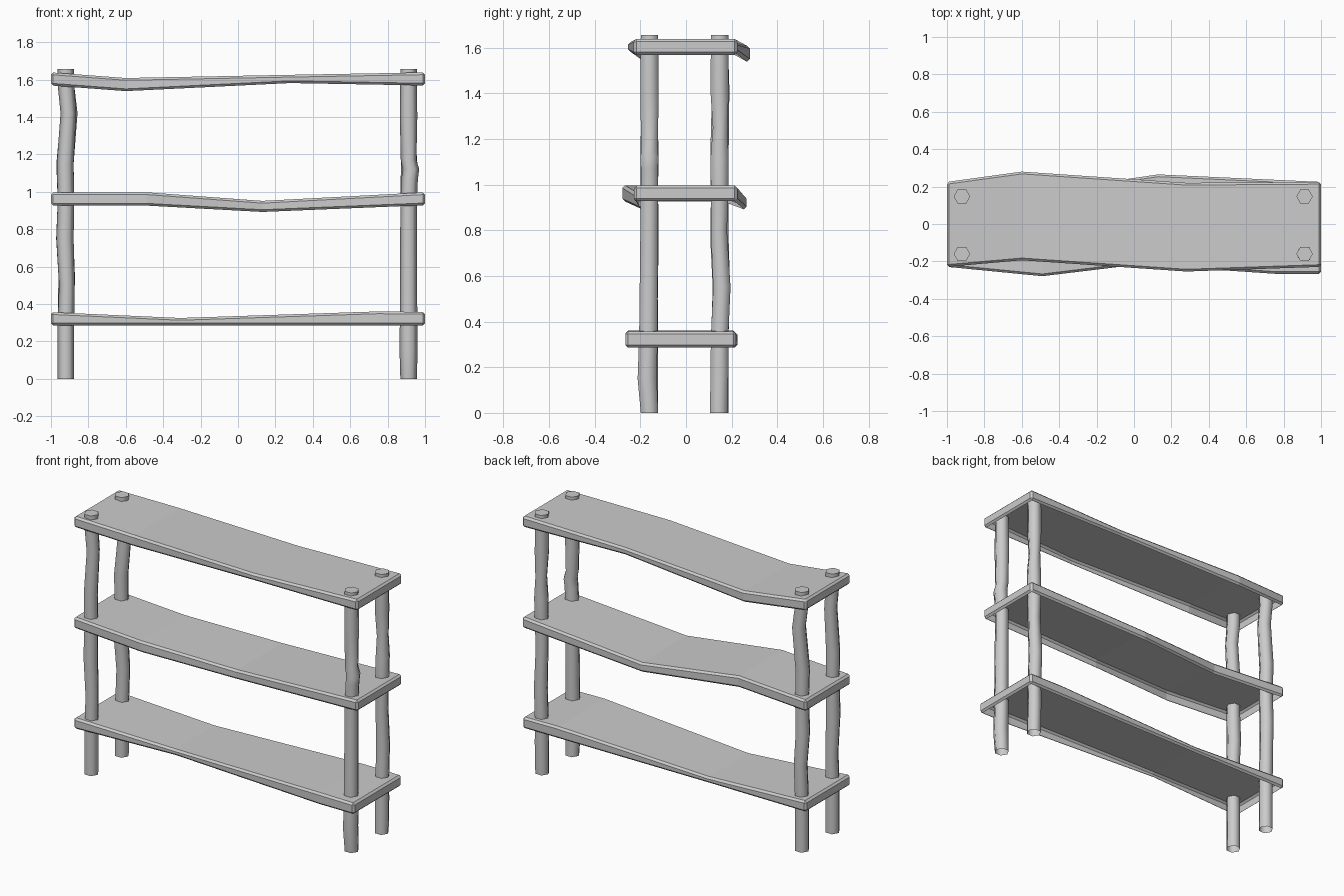
import bpy, bmesh, math

if "Cube" in bpy.data.objects:
    bpy.data.objects.remove(bpy.data.objects["Cube"])


def make_object(name, rings, bevel=0.0):
    """Skin a list of equally sized point rings, cap, bevel, leave the underside open."""
    bm = bmesh.new()
    loops = [[bm.verts.new(p) for p in ring] for ring in rings]
    n = len(loops[0])
    for a, b in zip(loops, loops[1:]):
        for i in range(n):
            j = (i + 1) % n
            bm.faces.new((a[i], a[j], b[j], b[i]))
    bm.faces.new(loops[0])
    bm.faces.new(loops[-1])
    bmesh.ops.recalc_face_normals(bm, faces=bm.faces)
    if bevel:
        edges = [e for e in bm.edges if e.calc_face_angle() > math.radians(40)]
        bmesh.ops.bevel(bm, geom=edges, offset=bevel, offset_type='OFFSET',
                        segments=1, profile=0.5, affect='EDGES')
    bm.normal_update()
    under = [f for f in bm.faces if f.normal.z < -0.9]
    bmesh.ops.delete(bm, geom=under, context='FACES')
    mesh = bpy.data.meshes.new(name)
    bm.to_mesh(mesh)
    bm.free()
    obj = bpy.data.objects.new(name, mesh)
    bpy.context.collection.objects.link(obj)
    return obj


def shelf(name, sections):
    """Warped plank: sections are (x, front y, back y, bottom z, top z)."""
    make_object(name, [[(x, y0 - .004, z0 - .004), (x, y1, z0 - .004),
                        (x, y1, z1), (x, y0 - .004, z1)]
                       for x, y0, y1, z0, z1 in sections], 0.012)


def post(name, cx, cy, sections):
    """Crooked six-sided pole with smooth sides: sections are (z, dx, dy, scale)."""
    rings = []
    for z, dx, dy, s in sections:
        rings.append([(cx + dx + 0.044 * s * math.cos(k * math.pi / 3),
                       cy + dy + 0.044 * s * math.sin(k * math.pi / 3), z)
                      for k in range(6)])
    obj = make_object(name, rings)
    bpy.ops.object.select_all(action='DESELECT')
    obj.select_set(True)
    bpy.context.view_layer.objects.active = obj
    bpy.ops.object.shade_smooth_by_angle(angle=math.radians(65))


# Three warped shelves
shelf("top_shelf", [(-1, -.225, .225, 1.572, 1.638), (-.6, -.19, .28, 1.542, 1.608),
                    (.28, -.25, .22, 1.585, 1.625), (1, -.225, .225, 1.572, 1.638)])
shelf("middle_shelf", [(-1, -.225, .225, .93, .997), (-.49, -.275, .175, .93, .997),
                       (.13, -.20, .265, .896, .951), (1, -.225, .225, .932, .997)])
shelf("bottom_shelf", [(-1, -.225, .225, .29, .356), (-.31, -.19, .22, .29, .325),
                       (.75, -.262, .22, .29, .36), (1, -.262, .22, .29, .357)])

# Four crooked posts
post("front_left_post", -.92, -.16, [(0, 0, 0, 1), (.3, 0, 0, 1), (.5, .005, 0, .95),
     (.75, -.005, 0, 1.05), (.95, 0, 0, 1), (1.15, -.004, 0, 1.02),
     (1.42, .013, 0, .95), (1.57, 0, 0, 1), (1.655, 0, 0, 1)])
post("back_left_post", -.92, .147, [(0, 0, 0, 1), (.3, 0, 0, 1), (.55, .004, .008, 1),
     (.75, -.006, 0, 1.05), (.95, 0, 0, 1), (1.15, -.005, 0, 1.05),
     (1.42, .018, .005, 1), (1.57, 0, 0, 1), (1.655, 0, 0, 1)])
post("front_right_post", .912, -.16, [(0, 0, 0, 1), (.15, 0, -.01, 1.1), (.33, 0, -.005, 1.06),
     (.6, 0, -.003, 1.03), (.95, 0, 0, 1), (1.07, .006, 0, 1), (1.12, .012, 0, 1.02),
     (1.17, 0, 0, .95), (1.4, 0, 0, 1.06), (1.655, 0, 0, 1)])
post("back_right_post", .912, .147, [(0, 0, -.004, 1), (.2, 0, 0, 1.03), (.33, 0, 0, 1),
     (.55, 0, .01, 1), (.8, 0, -.003, .93), (.95, 0, 0, 1),
     (1.12, .004, 0, 1.03), (1.25, .002, .003, .85), (1.4, 0, 0, 1.03), (1.655, 0, 0, 1)])
